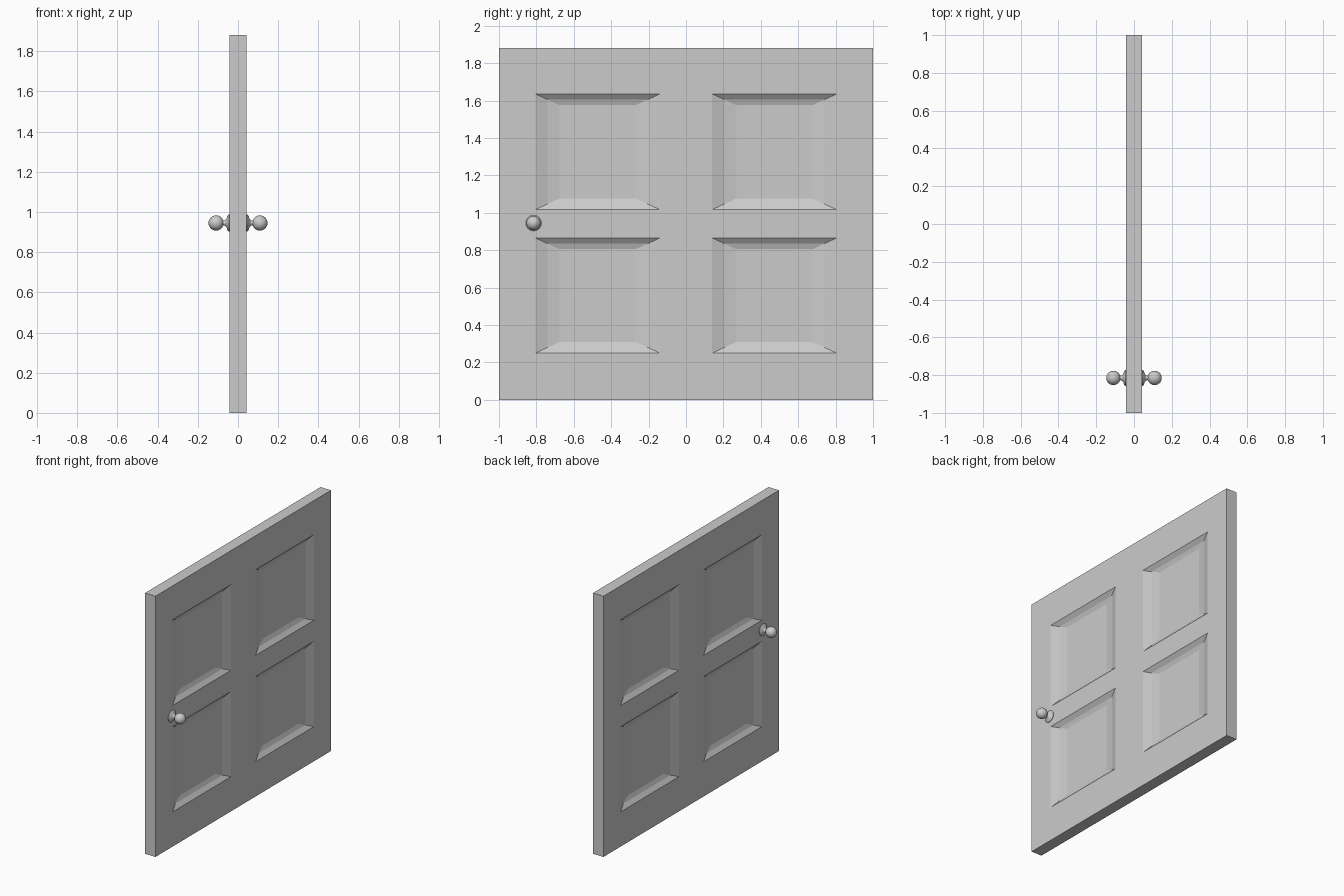
import bpy, bmesh, math
from mathutils import Vector, Matrix

cube = bpy.data.objects.get("Cube")
if cube:
    bpy.data.objects.remove(cube, do_unlink=True)

HALF, HEIGHT = 0.042, 1.88      # half thickness and height of the slab
KNOB_Y, KNOB_Z = -0.815, 0.945

grey = bpy.data.materials.new("plain grey")
grey.use_nodes = True
colour = (0.6, 0.6, 0.6, 1)
grey.diffuse_color = colour
grey.node_tree.nodes["Principled BSDF"].inputs["Base Color"].default_value = colour


def finish(name, bm):
    bmesh.ops.recalc_face_normals(bm, faces=bm.faces)
    mesh = bpy.data.meshes.new(name)
    bm.to_mesh(mesh)
    bm.free()
    mesh.materials.append(grey)
    obj = bpy.data.objects.new(name, mesh)
    bpy.context.collection.objects.link(obj)
    return obj


def sink(bm, face, depth, inset_y, inset_z):
    """Push a panel inwards with sloping sides and return its floor."""
    centre = face.calc_center_median()
    inward = -math.copysign(depth, centre.x)
    new = bmesh.ops.extrude_discrete_faces(bm, faces=[face])["faces"][0]
    for v in new.verts:
        v.co += Vector((inward,
                        -math.copysign(inset_y, v.co.y - centre.y),
                        -math.copysign(inset_z, v.co.z - centre.z)))
    return new


# Door slab, cut along the panel borders
bm = bmesh.new()
bmesh.ops.create_cube(bm, size=1, matrix=Matrix.Translation((0, 0, HEIGHT / 2))
                      @ Matrix.Diagonal((2 * HALF, 2, HEIGHT, 1)))
cuts = [((0, y, 0), (0, 1, 0)) for y in (-0.805, -0.14, 0.14, 0.805)]
cuts += [((0, 0, z), (0, 0, 1)) for z in (0.25, 0.865, 1.017, 1.635)]
for point, normal in cuts:
    bmesh.ops.bisect_plane(bm, geom=bm.verts[:] + bm.edges[:] + bm.faces[:],
                           plane_co=point, plane_no=normal)

# Four recessed panels on each side, each with two sloping steps
panels = []
for f in bm.faces:
    c = f.calc_center_median()
    in_row = 0.25 < c.z < 0.865 or 1.017 < c.z < 1.635
    if abs(c.x) > HALF * 0.9 and 0.14 < abs(c.y) < 0.805 and in_row:
        panels.append(f)
for f in panels:
    floor = sink(bm, f, 0.023, 0.065, 0.03)
    sink(bm, floor, 0.011, 0.065, 0.03)
finish("door_slab", bm)

# Knob profile: distance from door centre, radius
profile = [(0.036, 0), (0.036, 0.041), (0.046, 0.042), (0.052, 0.036),
           (0.056, 0.024), (0.062, 0.015), (0.07, 0.012), (0.076, 0.013)]
ball_x, ball_r = 0.109, 0.038
for i in range(11):
    a = math.radians(155 * (1 - i / 10))
    profile.append((ball_x + ball_r * math.cos(a), ball_r * math.sin(a)))


def knob(name, side):
    bm = bmesh.new()
    verts = [bm.verts.new((side * x, 0, r)) for x, r in profile]
    edges = [bm.edges.new(pair) for pair in zip(verts, verts[1:])]
    bmesh.ops.spin(bm, geom=verts + edges, cent=(0, 0, 0), axis=(1, 0, 0),
                   angle=math.tau, steps=24)
    bmesh.ops.remove_doubles(bm, verts=bm.verts, dist=0.0002)
    bmesh.ops.translate(bm, verts=bm.verts, vec=(0, KNOB_Y, KNOB_Z))
    obj = finish(name, bm)
    bpy.ops.object.select_all(action='DESELECT')
    obj.select_set(True)
    bpy.context.view_layer.objects.active = obj
    bpy.ops.object.shade_smooth_by_angle(angle=math.radians(40))


# One knob on each side
knob("left_knob", 1)
knob("right_knob", -1)
